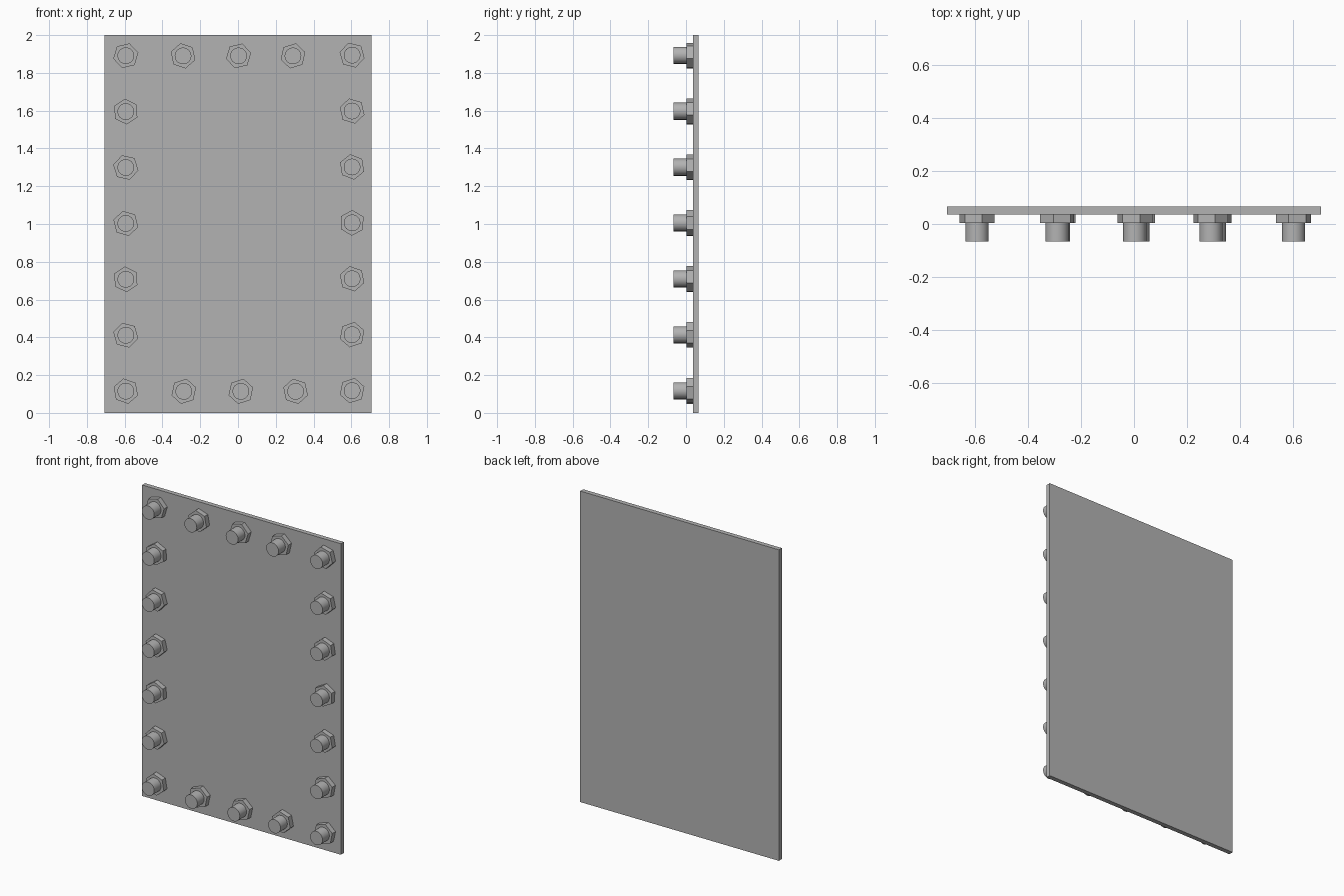
import bpy, bmesh, math, random
from mathutils import Matrix

cube = bpy.data.objects.get("Cube")
if cube:
    bpy.data.objects.remove(cube, do_unlink=True)

# Single grey metal
steel = bpy.data.materials.new("grey_steel")
steel.use_nodes = True
colour = (0.45, 0.45, 0.45, 1)
steel.diffuse_color = colour
steel.node_tree.nodes["Principled BSDF"].inputs["Base Color"].default_value = colour

PLATE_BACK, PLATE_FRONT, NUT_FRONT, BOLT_FRONT = 0.066, 0.036, 0.003, -0.066


def make_object(name, bm):
    mesh = bpy.data.meshes.new(name)
    bm.to_mesh(mesh)
    bm.free()
    mesh.materials.append(steel)
    obj = bpy.data.objects.new(name, mesh)
    bpy.context.collection.objects.link(obj)
    return obj


def prism(name, sides, radius, front, back, x, z, turn=0):
    """Prism or cylinder lying along y."""
    bm = bmesh.new()
    place = (Matrix.Translation((x, (front + back) / 2, z))
             @ Matrix.Rotation(turn, 4, "Y") @ Matrix.Rotation(math.pi / 2, 4, "X"))
    bmesh.ops.create_cone(bm, cap_ends=True, segments=sides, radius1=radius,
                          radius2=radius, depth=back - front, matrix=place)
    if sides > 6:
        for face in bm.faces:
            face.smooth = len(face.verts) == 4
        for edge in bm.edges:
            edge.smooth = all(f.smooth for f in edge.link_faces)
    return make_object(name, bm)


# Flat backing plate
bm = bmesh.new()
bmesh.ops.create_cube(bm, size=1, matrix=Matrix.Translation(
    (0, (PLATE_BACK + PLATE_FRONT) / 2, 1))
    @ Matrix.Diagonal((1.414, PLATE_BACK - PLATE_FRONT, 2, 1)))
make_object("plate", bm)

# Bolt positions around the border, slightly irregular
heights = [0.115 + 0.296 * i for i in range(7)]
spots = [(-0.594, z) for z in heights] + [(0.604, z + 0.003) for z in heights]
spots += [(x, 1.89) for x in (-0.291, 0.003, 0.291)]
spots += [(x, 0.114) for x in (-0.287, 0.015, 0.305)]

# Hex nuts at uneven turns, each with a round bolt end
random.seed(4)
for i, (x, z) in enumerate(spots, 1):
    turn = math.radians(random.uniform(-20, 20))
    prism(f"nut_{i}", 6, 0.068, NUT_FRONT, PLATE_FRONT, x, z, turn)
    prism(f"bolt_{i}", 32, 0.044, BOLT_FRONT, NUT_FRONT, x, z)
